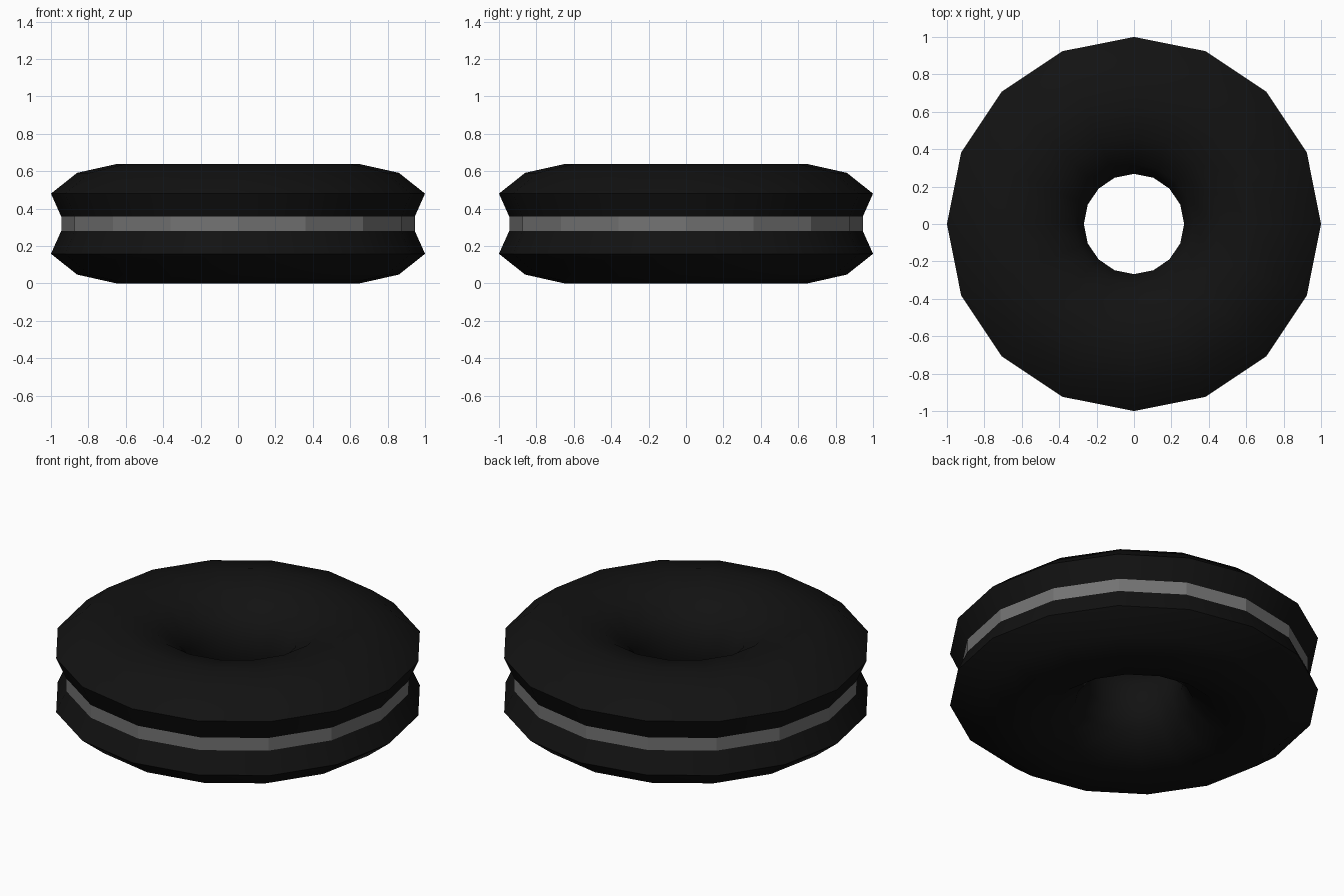
import bpy, math

if "Cube" in bpy.data.objects:
    bpy.data.objects.remove(bpy.data.objects["Cube"])

SIDES = 16
MID = 0.319  # height of the mirror plane


def material(name, value):
    m = bpy.data.materials.new(name)
    m.diffuse_color = (value, value, value, 1)
    m.use_nodes = True
    m.node_tree.nodes["Principled BSDF"].inputs["Base Color"].default_value = m.diffuse_color
    return m


def lathe(name, profile, mat):
    """Spin an open (radius, z) profile around the z axis."""
    verts = [(r * math.cos(2 * math.pi * k / SIDES),
              r * math.sin(2 * math.pi * k / SIDES), z)
             for r, z in profile for k in range(SIDES)]
    faces = []
    for i in range(len(profile) - 1):
        for k in range(SIDES):
            n = (k + 1) % SIDES
            a, b = i * SIDES, (i + 1) * SIDES
            faces.append((a + k, a + n, b + n, b + k))
    mesh = bpy.data.meshes.new(name)
    mesh.from_pydata(verts, [], faces)
    mesh.materials.append(mat)
    obj = bpy.data.objects.new(name, mesh)
    bpy.context.collection.objects.link(obj)
    return obj


# Black ring body: upper half profile from the groove over the top into the hole
upper = [(0.945, 0.357), (1.0, 0.48), (0.86, 0.591), (0.65, 0.638),
         (0.46, 0.60), (0.32, 0.50), (0.268, 0.39)]
lower = [(r, 2 * MID - z) for r, z in reversed(upper)]
body = lathe("ring_body", upper + lower, material("black_rubber", 0.006))
bpy.ops.object.select_all(action='DESELECT')
body.select_set(True)
bpy.context.view_layer.objects.active = body
bpy.ops.object.shade_smooth_by_angle(angle=math.radians(40))

# Grey band at the bottom of the groove
lathe("groove_band", [(0.945, 0.281), (0.945, 0.357)], material("band_grey", 0.17))
